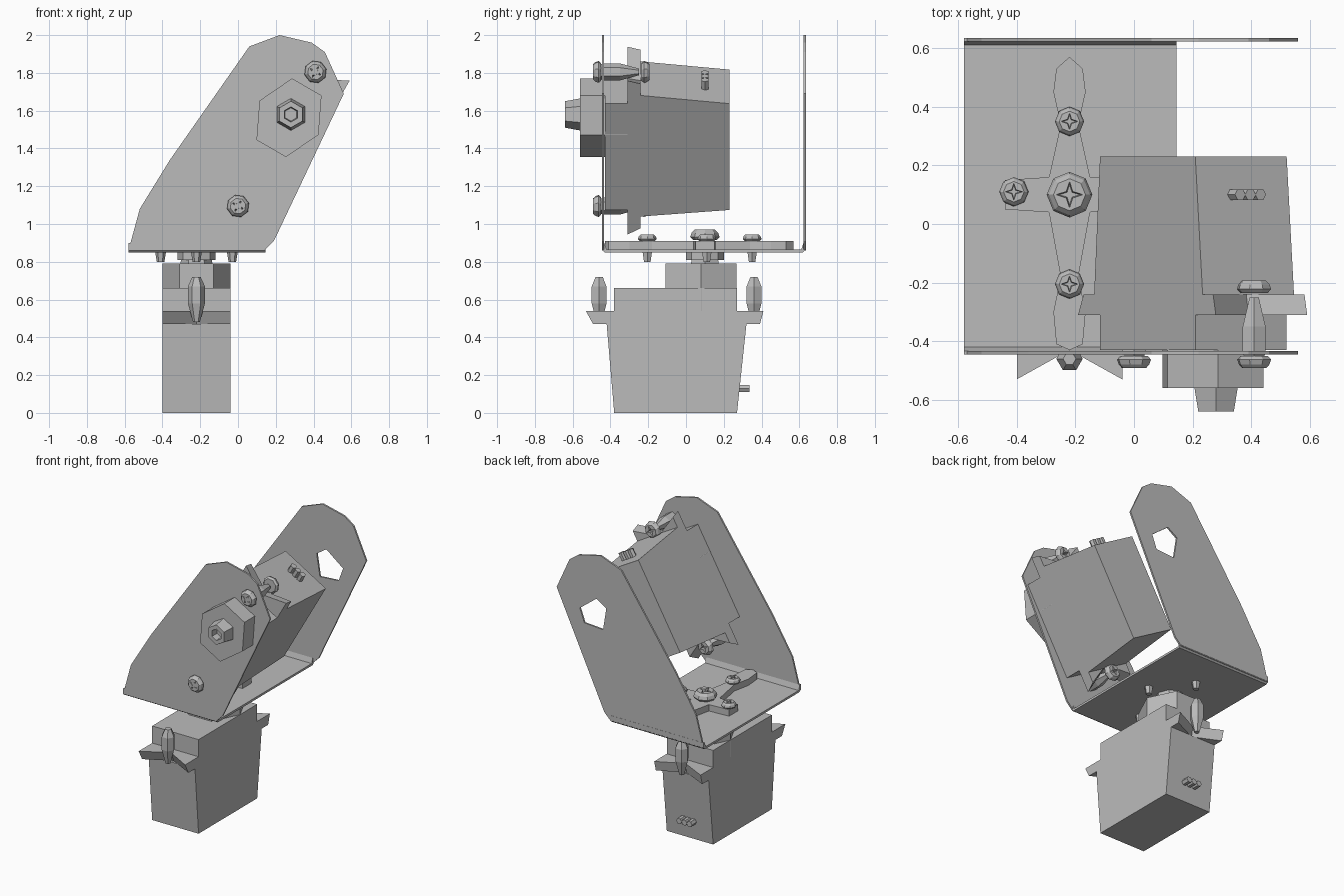
import bpy, bmesh, math
from mathutils import Matrix, Vector

old = bpy.data.objects.get("Cube")
if old:
    bpy.data.objects.remove(old)

GREY = (0.5, 0.5, 0.5, 1)
mat = bpy.data.materials.new("plain grey")
mat.use_nodes = True
mat.diffuse_color = GREY
mat.node_tree.nodes["Principled BSDF"].inputs["Base Color"].default_value = GREY


def finish(name, bm, matrix):
    bmesh.ops.recalc_face_normals(bm, faces=bm.faces)
    mesh = bpy.data.meshes.new(name)
    bm.to_mesh(mesh)
    bm.free()
    mesh.materials.append(mat)
    ob = bpy.data.objects.new(name, mesh)
    ob.matrix_world = matrix
    bpy.context.scene.collection.objects.link(ob)
    return ob


def loft(name, rings, matrix=Matrix()):
    """Skin a stack of equal rings of points and cap both ends."""
    bm = bmesh.new()
    loops = [[bm.verts.new(p) for p in ring] for ring in rings]
    n = len(loops[0])
    for a, b in zip(loops, loops[1:]):
        for i in range(n):
            j = (i + 1) % n
            bm.faces.new((a[i], a[j], b[j], b[i]))
    bm.faces.new(loops[0])
    bm.faces.new(loops[-1])
    return finish(name, bm, matrix)


def flat(pts, z):
    return [(x, y, z) for x, y in pts]


def rect(x, y0, y1):
    return [(-x, y0), (x, y0), (x, y1), (-x, y1)]


def ring(r, z, n=8, inner=None, sy=1, cy=0):
    """Round ring, or a star when an inner radius is given."""
    pts = []
    for i in range(n):
        a = 2 * math.pi * i / n
        q = inner if inner is not None and i % 2 else r
        pts.append((q * math.cos(a), cy + sy * q * math.sin(a), z))
    return pts


def screw_head(name, r, matrix):
    # domed head with a cross-shaped recess
    h = r * 0.7
    loft(name, [ring(r * 0.8, 0), ring(r, h * 0.3), ring(r * 0.9, h * 0.7),
                ring(r * 0.7, h), ring(r * 0.58, h, inner=r * 0.2),
                ring(r * 0.45, h * 0.4, inner=r * 0.15)], matrix)


def servo(prefix, m):
    """Servo with its output axis on local z and its length on local y."""
    w = 0.18
    loft(prefix + "_case", [flat(rect(w, -0.48, 0.17), 0),
                            flat(rect(w, -0.52, 0.22), 0.47)], m)
    # mounting ears with a V notch at each end
    ears = [(-w, -0.63), (0, -0.53), (w, -0.63), (w, 0.31), (0, 0.22), (-w, 0.31)]
    short = [(x, y * 0.94) for x, y in ears]
    loft(prefix + "_ears", [flat(short, 0.47), flat(ears, 0.54)], m)
    loft(prefix + "_case_top", [flat(rect(w, -0.48, 0.17), 0.54),
                                flat(rect(w, -0.48, 0.17), 0.66)], m)
    # gear housing and output shaft with a hollow end
    loft(prefix + "_gear_housing", [ring(0.205, 0.54, 6, sy=1.06, cy=-0.02),
                                    ring(0.205, 0.79, 6, sy=1.06, cy=-0.02)],
         m @ Matrix.Diagonal((0.88, 1, 1, 1)))
    loft(prefix + "_shaft", [ring(0.085, 0.79, 6), ring(0.07, 0.87, 6),
                             ring(0.04, 0.87, 6), ring(0.035, 0.82, 6)], m)
    # ear screws with tapered ends
    for tag, y in (("long_end", -0.56), ("short_end", 0.26)):
        loft(f"{prefix}_{tag}_screw",
             [ring(0.018, 0.48, 6), ring(0.045, 0.58, 6),
              ring(0.045, 0.67, 6), ring(0.022, 0.72, 6)],
             m @ Matrix.Translation((0, y, 0)))
    # three cable stubs
    for i in (-1, 0, 1):
        loft(f"{prefix}_cable_{i + 2}", [ring(0.021, 0, 6), ring(0.021, 0.06, 6)],
             m @ Matrix.Translation((i * 0.04, 0.175, 0.13))
             @ Matrix.Rotation(-math.pi / 2, 4, 'X'))


def axes(x, y, z, origin):
    m = Matrix((x, y, z)).transposed().to_4x4()
    m.translation = Vector(origin)
    return m


# pan servo stands upright, tilt servo lies against the front plate
pan = Matrix.Translation((-0.22, 0.1, 0))
s, c = 0.5, math.sqrt(0.75)
tilt = axes((c, 0, -s), (s, 0, c), (0, -1, 0), (0.28, 0.23, 1.58))
servo("pan_servo", pan)
servo("tilt_servo", tilt)

# bolt heads holding the tilt servo to the plate
for tag, y in (("lower", -0.56), ("upper", 0.26)):
    spot = tilt @ Matrix.Translation((0, y, 0))
    screw_head(f"tilt_{tag}_front_bolt", 0.06, spot @ Matrix.Translation((0, 0, 0.68)))
    screw_head(f"tilt_{tag}_back_bolt", 0.06, spot @ Matrix.Translation((0, 0, 0.465))
               @ Matrix.Rotation(math.pi, 4, 'X'))


# bracket floor with bent edges
bend = [(-0.445, 0.9), (-0.445, 0.865), (-0.43, 0.85), (0.62, 0.85), (0.635, 0.865),
        (0.635, 0.9), (0.622, 0.9), (0.61, 0.865), (-0.42, 0.865), (-0.433, 0.9)]
loft("bracket_floor", [[(x, y, z) for y, z in bend] for x in (-0.58, 0.145)])

# bracket side plates
outline = [(-0.58, 0.86), (0.14, 0.86), (0.19, 0.91), (0.56, 1.69), (0.46, 1.91),
           (0.39, 1.96), (0.22, 2.0), (0.06, 1.94), (-0.36, 1.34), (-0.52, 1.08)]
hole = [(0.38, 1.59), (0.25, 1.69), (0.175, 1.64), (0.2, 1.485), (0.345, 1.495)]


def side_plate(name, y, loops):
    bm = bmesh.new()
    for loop in loops:
        vs = [bm.verts.new((x, 0, z)) for x, z in loop]
        for a, b in zip(vs, vs[1:] + vs[:1]):
            bm.edges.new((a, b))
    bmesh.ops.triangle_fill(bm, use_beauty=True, edges=bm.edges[:])
    ob = finish(name, bm, Matrix.Translation((0, y, 0)))
    mod = ob.modifiers.new("sheet", 'SOLIDIFY')
    mod.thickness = 0.012
    mod.offset = 0


side_plate("front_plate", -0.439, [outline])
side_plate("back_plate", 0.628, [outline, hole])

# cross-shaped horn on the floor
horn = [(0.045, -0.51), (0.055, -0.4), (0.03, -0.28), (0.07, -0.06), (0.22, -0.05),
        (0.22, 0.05), (0.07, 0.06), (0.03, 0.24), (0.055, 0.35), (0.045, 0.43), (0, 0.47)]
cross = horn + [(-x, y) for x, y in reversed(horn[:-1])] + [(0, -0.53)]
loft("horn", [flat(cross, 0.865), flat(cross, 0.91)], pan)
loft("horn_hub", [ring(0.1, 0.81, 8), ring(0.1, 0.86, 8)], pan)

# horn screws and their tips under the floor
screw_head("horn_centre_screw", 0.078, pan @ Matrix.Translation((0, 0, 0.915)))
for tag, x, y in (("right", -0.19, 0.01), ("left", 0.19, 0.01),
                  ("back", 0, 0.25), ("front", 0, -0.305)):
    spot = pan @ Matrix.Translation((x, y, 0))
    screw_head(f"horn_{tag}_screw", 0.05, spot @ Matrix.Translation((0, 0, 0.91)))
    loft(f"horn_{tag}_screw_tip", [ring(0.02, 0.8, 6), ring(0.03, 0.86, 6)], spot)
